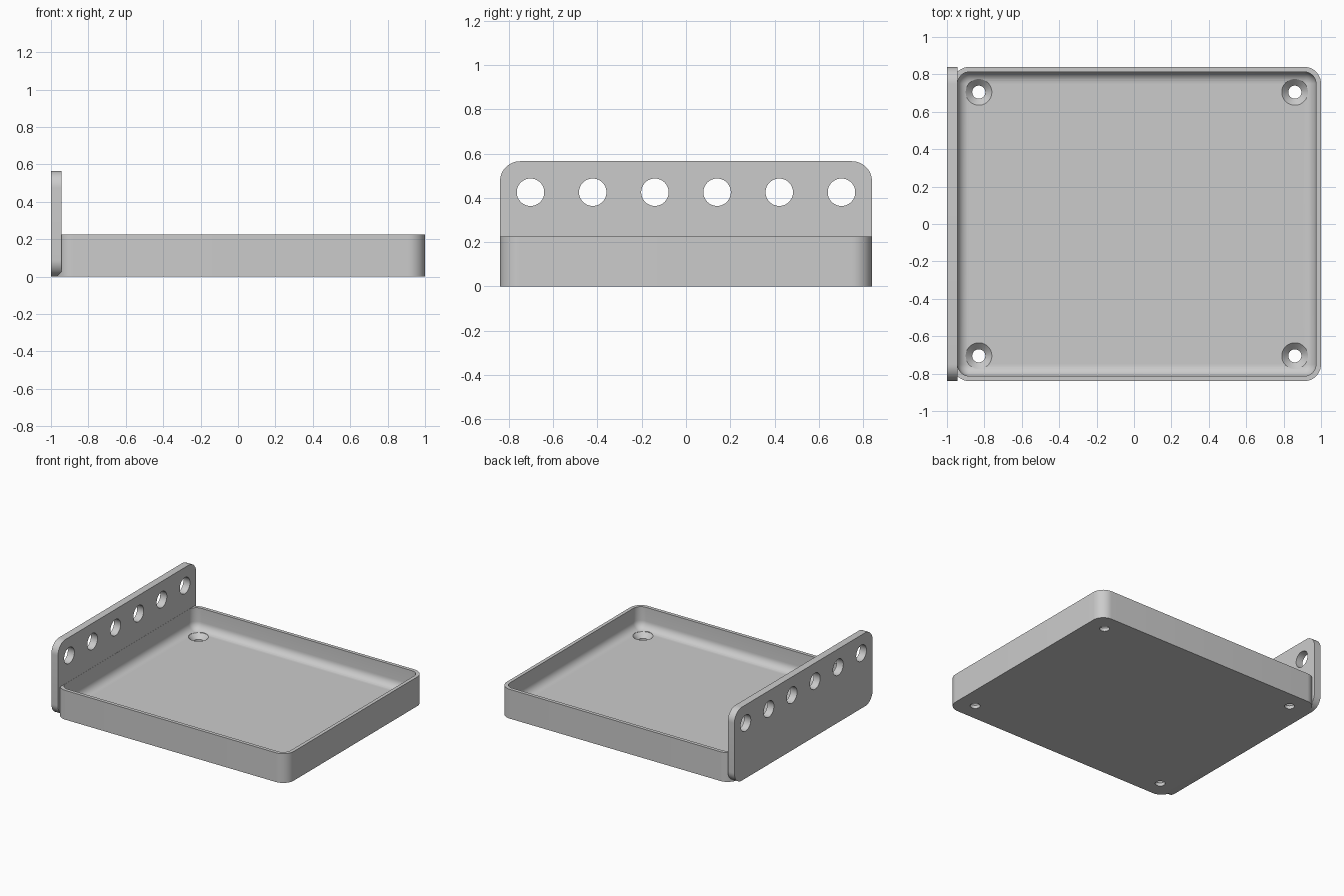
import bpy, bmesh
from math import sin, cos, pi
from mathutils import Matrix, Vector

if "Cube" in bpy.data.objects:
    bpy.data.objects.remove(bpy.data.objects["Cube"], do_unlink=True)

grey = bpy.data.materials.new("plain_grey")
grey.use_nodes = True
grey.diffuse_color = (0.6, 0.6, 0.6, 1)
grey.node_tree.nodes["Principled BSDF"].inputs["Base Color"].default_value = (0.6, 0.6, 0.6, 1)


def rounded_rect(half_w, half_h, radius, z, steps=12):
    """Ring of points round a rectangle with rounded corners."""
    ring = []
    for i, (sx, sy) in enumerate([(1, 1), (-1, 1), (-1, -1), (1, -1)]):
        for k in range(steps + 1):
            a = (i + k / steps) * pi / 2
            ring.append(Vector((sx * (half_w - radius) + radius * cos(a),
                                sy * (half_h - radius) + radius * sin(a), z)))
    return ring


def circle(radius, z, steps=48):
    return [Vector((radius * cos(2 * pi * k / steps), radius * sin(2 * pi * k / steps), z))
            for k in range(steps)]


def loft(name, rings, places):
    """Closed solid through the rings, repeated at each placement matrix."""
    bm = bmesh.new()
    for place in places:
        loops = [[bm.verts.new(place @ p) for p in ring] for ring in rings]
        n = len(rings[0])
        for a, b in zip(loops, loops[1:]):
            for k in range(n):
                bm.faces.new((a[k], a[(k + 1) % n], b[(k + 1) % n], b[k]))
        bm.faces.new(loops[0][::-1])
        bm.faces.new(loops[-1])
    bmesh.ops.recalc_face_normals(bm, faces=bm.faces)
    mesh = bpy.data.meshes.new(name)
    bm.to_mesh(mesh)
    bm.free()
    mesh.materials.append(grey)
    ob = bpy.data.objects.new(name, mesh)
    bpy.context.collection.objects.link(ob)
    return ob


def drill(ob, cutter):
    """Cut the holes, drop the cutter and shade the part."""
    cutter.hide_render = True
    mod = ob.modifiers.new("holes", "BOOLEAN")
    mod.operation, mod.solver, mod.object = "DIFFERENCE", "EXACT", cutter
    bpy.ops.object.select_all(action="DESELECT")
    ob.select_set(True)
    bpy.context.view_layer.objects.active = ob
    bpy.ops.object.modifier_apply(modifier=mod.name)
    bpy.data.objects.remove(cutter, do_unlink=True)
    bpy.ops.object.shade_smooth_by_angle(angle=pi / 6)


# Tray: outer wall, rim, inner wall and a filleted floor
half_x, half_y, height, wall, floor = 0.985, 0.84, 0.225, 0.027, 0.06
corner, fillet, tray_x = 0.09, 0.06, 0.015
rings = [rounded_rect(half_x, half_y, corner, 0),
         rounded_rect(half_x, half_y, corner, height),
         rounded_rect(half_x - wall, half_y - wall, corner - wall, height)]
for k in range(9):
    a = k / 8 * pi / 2
    inset = wall + fillet * (1 - cos(a))
    rings.append(rounded_rect(half_x - inset, half_y - inset, corner - inset,
                              floor + fillet * (1 - sin(a))))
tray = loft("tray", rings, [Matrix.Translation((tray_x, 0, 0))])

# Countersunk screw holes in the four corners of the floor
screw = [circle(0.035, -0.05), circle(0.035, 0.025), circle(0.07, floor), circle(0.07, 0.15)]
corners = [Matrix.Translation((tray_x + sx * 0.845, sy * 0.705, 0))
           for sx in (-1, 1) for sy in (-1, 1)]
drill(tray, loft("screw_hole_cutter", screw, corners))

# Upright side panel with rounded corners
tall = 0.565
upright = Matrix.Translation((-1, 0, tall / 2)) @ Matrix(
    ((0, 0, 1, 0), (1, 0, 0, 0), (0, 1, 0, 0), (0, 0, 0, 1)))
panel = loft("side_panel", [rounded_rect(half_y, tall / 2, corner, z) for z in (0, 0.056)],
             [upright])

# Row of six round holes along the panel
spots = [upright @ Matrix.Translation(((i - 2.5) * 0.281, 0.425 - tall / 2, 0)) for i in range(6)]
drill(panel, loft("panel_hole_cutter", [circle(0.062, -0.1), circle(0.062, 0.15)], spots))
